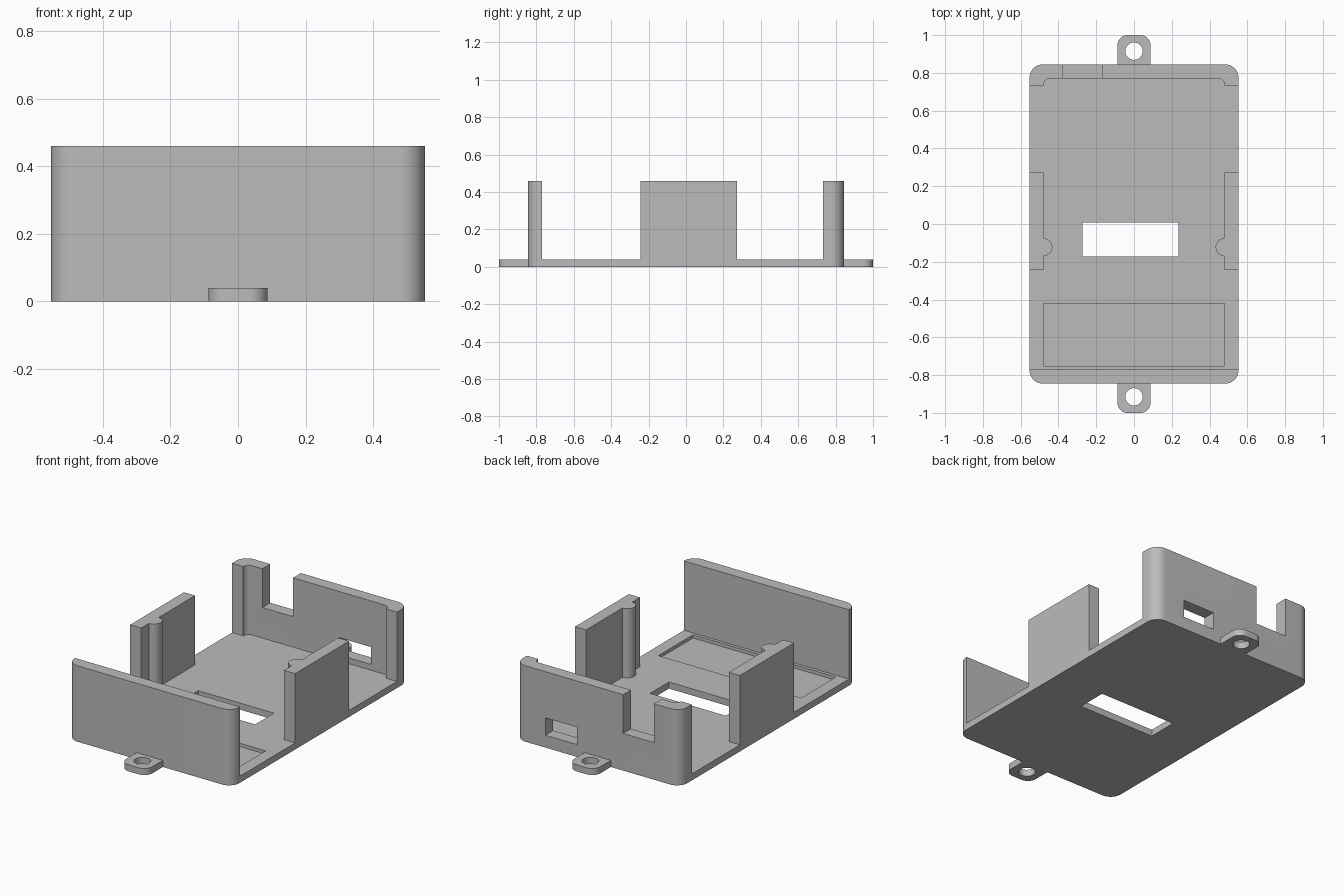
import bpy, bmesh
from math import sin, cos, radians

if "Cube" in bpy.data.objects:
    bpy.data.objects.remove(bpy.data.objects["Cube"])

grey = bpy.data.materials.new("plain_grey")
grey.use_nodes = True
colour = (0.5, 0.5, 0.5, 1)
grey.diffuse_color = colour
grey.node_tree.nodes["Principled BSDF"].inputs["Base Color"].default_value = colour

# Main dimensions
W, L, H = 0.553, 0.845, 0.46      # half width, half length, height
IN_X, IN_Y = 0.479, 0.77          # inner wall faces
FLOOR, R = 0.04, 0.07             # floor thickness, outer corner radius


def arc(cx, cy, r, start, end, steps=10):
    angles = [radians(start + (end - start) * i / steps) for i in range(steps + 1)]
    return [(cx + r * cos(a), cy + r * sin(a)) for a in angles]


def rect(x0, x1, y0, y1):
    return [(x0, y0), (x1, y0), (x1, y1), (x0, y1)]


def prism(name, outline, z0, z1):
    """Extrude a flat outline from z0 up to z1."""
    bm = bmesh.new()
    face = bm.faces.new([bm.verts.new((x, y, z0)) for x, y in outline])
    top = bmesh.ops.extrude_face_region(bm, geom=[face])["geom"]
    bmesh.ops.translate(bm, vec=(0, 0, z1 - z0),
                        verts=[v for v in top if isinstance(v, bmesh.types.BMVert)])
    bmesh.ops.recalc_face_normals(bm, faces=bm.faces)
    mesh = bpy.data.meshes.new(name)
    bm.to_mesh(mesh)
    bm.free()
    mesh.materials.append(grey)
    obj = bpy.data.objects.new(name, mesh)
    bpy.context.collection.objects.link(obj)
    return obj


def activate(obj):
    bpy.ops.object.select_all(action="DESELECT")
    obj.select_set(True)
    bpy.context.view_layer.objects.active = obj


def cut(obj, outline, z0, z1):
    """Remove a prism from a part."""
    cutter = prism("cutter", outline, z0, z1)
    mod = obj.modifiers.new("cut", "BOOLEAN")
    mod.operation, mod.solver, mod.object = "DIFFERENCE", "EXACT", cutter
    activate(obj)
    bpy.ops.object.modifier_apply(modifier=mod.name)
    bpy.data.objects.remove(cutter)


def mirrored(outline, sx, sy):
    return [(x * sx, y * sy) for x, y in outline]


parts = []

# Floor with a through window and a shallow recess
cx, cy = W - R, L - R
back_corners = arc(cx, cy, R, 0, 90) + arc(-cx, cy, R, 90, 180)
front_corners = arc(-cx, -cy, R, 180, 270) + arc(cx, -cy, R, 270, 360)
floor = prism("floor", back_corners + front_corners, 0, FLOOR)
cut(floor, rect(-0.272, 0.235, -0.172, 0.008), -0.1, 0.1)
cut(floor, rect(-IN_X, IN_X, -0.751, -0.42), 0.02, 0.1)
parts.append(floor)

# Front wall
parts.append(prism("front_wall", front_corners + [(W, -IN_Y), (-W, -IN_Y)], FLOOR, H))

# Back wall wrapping round the corners, with a notch and a port opening
lip, fillet = 0.733, 0.035
fx, fy = IN_X - fillet, IN_Y - fillet
inner = ([(-W, lip), (-IN_X, lip)] + arc(-fx, fy, fillet, 180, 90)
         + arc(fx, fy, fillet, 90, 0) + [(IN_X, lip), (W, lip)])
back = prism("back_wall", inner + back_corners, FLOOR, H)
cut(back, rect(-0.376, -0.17, 0.7, 0.9), 0.225, 0.6)
cut(back, rect(0.139, 0.351, 0.7, 0.9), 0.075, 0.18)
parts.append(back)

# Side walls, each with a rounded rib on the inside
side = ([(W, -0.243), (W, 0.273), (IN_X, 0.273)]
        + arc(IN_X, -0.122, 0.047, 90, 270, 16) + [(IN_X, -0.243)])
for name, s in (("left", 1), ("right", -1)):
    parts.append(prism(name + "_side_wall", mirrored(side, s, 1), FLOOR, H))

# Screw tabs at both ends
tw, tr = 0.088, 0.055
tab = ([(-tw, L), (tw, L)] + arc(tw - tr, 1 - tr, tr, 0, 90)
       + arc(tr - tw, 1 - tr, tr, 90, 180))
for name, s in (("back", 1), ("front", -1)):
    obj = prism(name + "_screw_tab", mirrored(tab, 1, s), 0, FLOOR)
    cut(obj, arc(0, 0.915 * s, 0.046, 0, 348.75, 31), -0.1, 0.1)
    parts.append(obj)

for obj in parts:
    activate(obj)
    bpy.ops.object.shade_smooth_by_angle(angle=radians(30))
